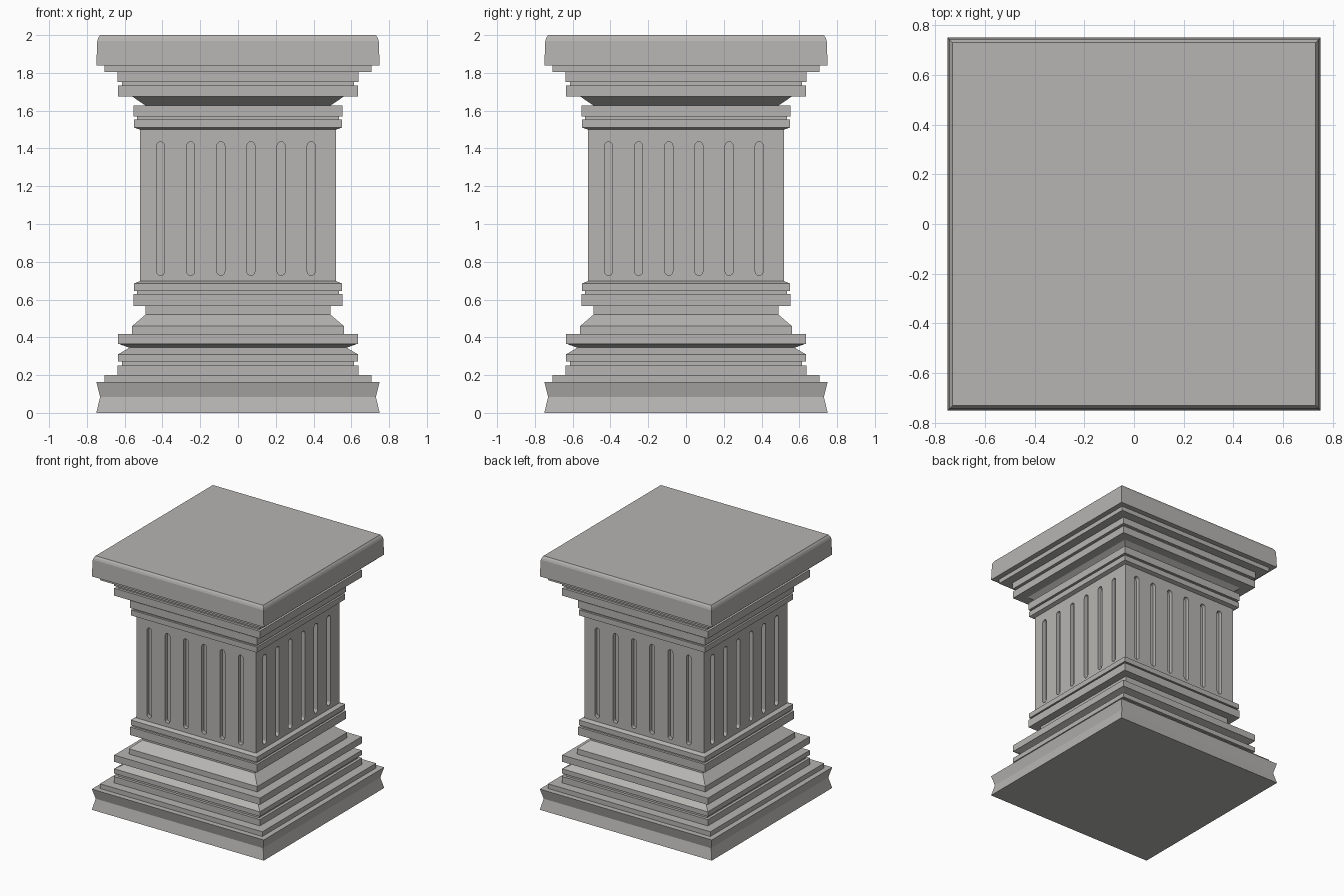
import bpy, bmesh
from math import pi, cos, sin
from mathutils import Matrix, Vector

if "Cube" in bpy.data.objects:
    bpy.data.objects.remove(bpy.data.objects["Cube"])

# Dark, slightly warm stone
stone = bpy.data.materials.new("stone")
stone.diffuse_color = (.47, .46, .445, 1)
stone.use_nodes = True
stone.node_tree.nodes["Principled BSDF"].inputs["Base Color"].default_value = stone.diffuse_color


def finish(bm, name):
    bmesh.ops.recalc_face_normals(bm, faces=bm.faces[:])
    mesh = bpy.data.meshes.new(name)
    bm.to_mesh(mesh)
    bm.free()
    mesh.materials.append(stone)
    obj = bpy.data.objects.new(name, mesh)
    bpy.context.collection.objects.link(obj)
    return obj


def square_loft(name, profile, bottom=True, top=True):
    """Sweep a (half width, height) profile round a square."""
    bm = bmesh.new()
    rings = [[bm.verts.new((sx * w, sy * w, z))
              for sx, sy in ((-1, -1), (1, -1), (1, 1), (-1, 1))]
             for w, z in profile]
    for a, b in zip(rings, rings[1:]):
        for i in range(4):
            j = (i + 1) % 4
            bm.faces.new((a[i], a[j], b[j], b[i]))
    if bottom:
        bm.faces.new(rings[0][::-1])
    if top:
        bm.faces.new(rings[-1])
    return finish(bm, name)


# Stepped base with notched plinth
square_loft("base", [
    (.75, 0), (.73, .085), (.75, .163), (.708, .163), (.708, .20),
    (.637, .20), (.637, .25), (.615, .25), (.615, .273), (.635, .273),
    (.635, .31), (.575, .345), (.63, .365), (.635, .365), (.635, .418),
    (.56, .418), (.56, .46), (.49, .52), (.49, .567), (.553, .567),
    (.553, .63), (.535, .63), (.535, .645), (.55, .645), (.55, .685),
    (.52, .697)], top=False)

# Stepped capital with bevelled slab
square_loft("capital", [
    (.52, 1.50), (.55, 1.51), (.55, 1.553), (.535, 1.553), (.535, 1.568),
    (.553, 1.568), (.553, 1.627), (.49, 1.627), (.56, 1.675), (.635, 1.675),
    (.635, 1.733), (.615, 1.733), (.615, 1.753), (.637, 1.753),
    (.637, 1.805), (.708, 1.805), (.708, 1.84), (.75, 1.84),
    (.745, 1.97), (.74, 1.985), (.73, 2.0)], bottom=False)

# Shaft
shaft = square_loft("shaft", [(.52, .697), (.52, 1.50)])

# Round-ended flute cutters, six per side
R, LOW, HIGH, DEPTH = .021, .728, 1.435, .03
outline = []
for k in range(9):
    outline.append((R * cos(pi * k / 8), HIGH - R + R * sin(pi * k / 8)))
for k in range(9):
    outline.append((-R * cos(pi * k / 8), LOW + R - R * sin(pi * k / 8)))
bm = bmesh.new()
for side in range(4):
    turn = Matrix.Rotation(side * pi / 2, 3, 'Z')
    for n in range(6):
        cx = -.41 + .1595 * n
        front, back = [[bm.verts.new(turn @ Vector((cx + x, y, z)))
                        for x, z in outline] for y in (-.6, -.52 + DEPTH)]
        bm.faces.new(front)
        bm.faces.new(back[::-1])
        for i in range(len(outline)):
            j = (i + 1) % len(outline)
            bm.faces.new((front[i], back[i], back[j], front[j]))
cutter = finish(bm, "flute_cutter")
cutter.hide_render = True

# Carve the flutes
mod = shaft.modifiers.new("flutes", 'BOOLEAN')
mod.object = cutter
mod.operation = 'DIFFERENCE'
mod.solver = 'EXACT'
bpy.context.view_layer.objects.active = shaft
bpy.ops.object.modifier_apply(modifier=mod.name)
bpy.data.objects.remove(cutter)

# Open the hidden shaft ends where they meet base and capital
bm = bmesh.new()
bm.from_mesh(shaft.data)
ends = [f for f in bm.faces if abs(f.normal.z) > .9
        and min(abs(f.calc_center_median().z - z) for z in (.697, 1.50)) < .005]
bmesh.ops.delete(bm, geom=ends, context='FACES')
bm.to_mesh(shaft.data)
bm.free()
